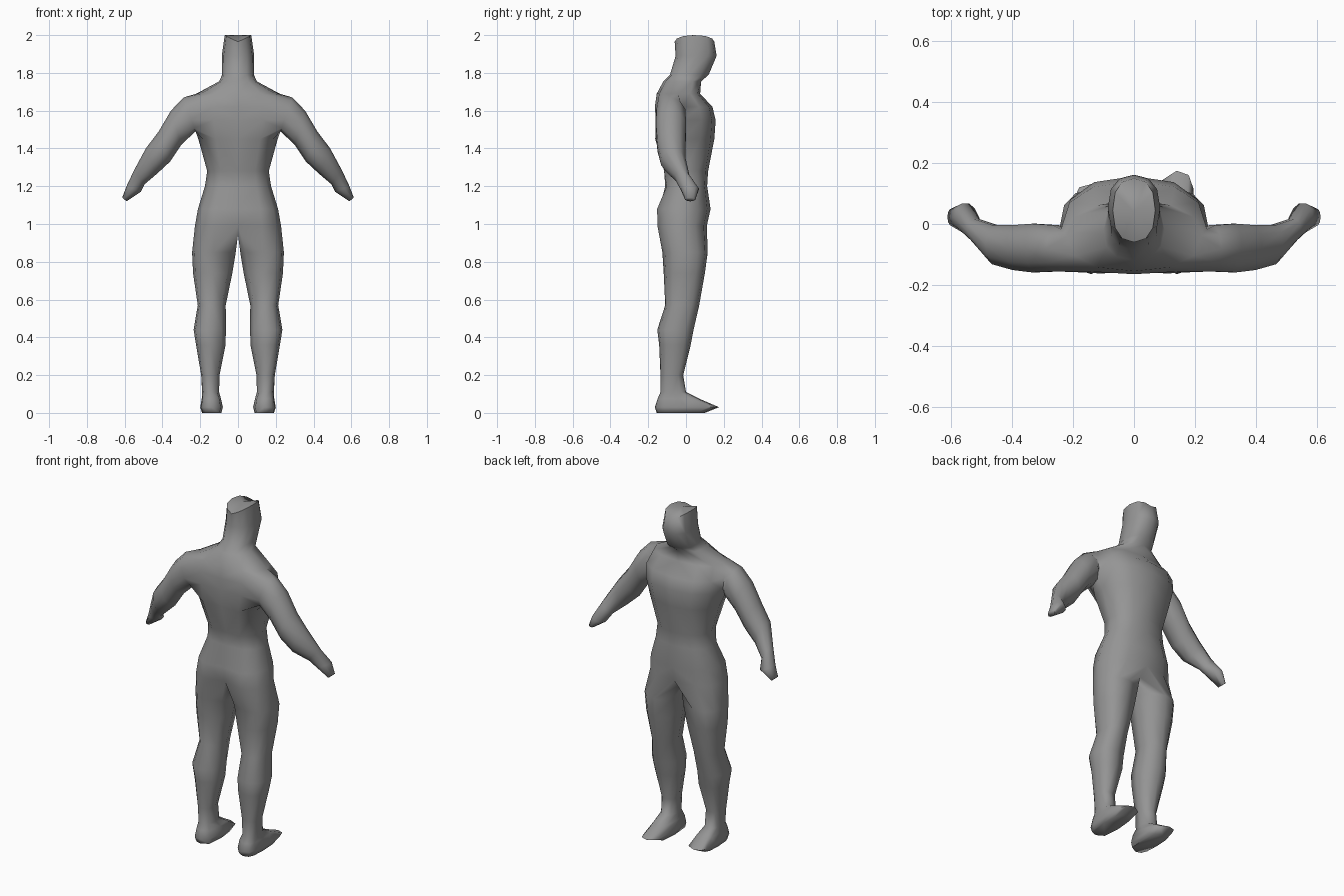
import bpy, bmesh
from math import sin, cos, pi, radians

cube = bpy.data.objects.get("Cube")
if cube:
    bpy.data.objects.remove(cube)

skin = bpy.data.materials.new("plain grey")
skin.use_nodes = True
grey = (0.3, 0.3, 0.3, 1)
skin.diffuse_color = grey
skin.node_tree.nodes["Principled BSDF"].inputs["Base Color"].default_value = grey

bm = bmesh.new()
HALF = 6      # segments from front centre to back centre


def power(v, p):
    return (1 if v > 0 else -1) * abs(v) ** p


def stitch(a, b, closed):
    """Quads between two rings of equal length; returns them in order."""
    n = len(a)
    return [bm.faces.new((a[i], a[(i + 1) % n], b[(i + 1) % n], b[i]))
            for i in range(n if closed else n - 1)]


# Head and torso, one side: height, half width, front, back, back groove, side rise
trunk = [
    (1.965, .07, .15, -.06, 0, .035),
    (1.89, .086, .162, -.055, 0, 0),
    (1.79, .084, .12, -.085, 0, 0),
    (1.755, .1, .08, -.12, 0, 0),
    (1.69, .22, .075, -.155, 0, 0),
    (1.62, .24, .14, -.175, .01, 0),
    (1.55, .235, .157, -.18, .02, 0),
    (1.45, .21, .15, -.182, .025, 0),
    (1.28, .163, .117, -.13, .02, 0),
    (1.2, .175, .112, -.115, .005, 0),
    (1.08, .212, .13, -.17, .03, 0),
    (.99, .228, .11, -.167, .045, 0),
]
rings, panels = [], []
for z, w, front, back, groove, rise in trunk:
    ring = []
    for i in range(HALF + 1):
        t = pi / 2 - pi * i / HALF
        c = cos(t) if 0 < i < HALF else 0
        y = (front + back) / 2 + (front - back) / 2 * power(sin(t), .85)
        if i == HALF:
            y += groove
        ring.append(bm.verts.new((w * c ** .85, y, z + rise * c)))
    if rings:
        panels.append(stitch(rings[-1], ring, False))
    rings.append(ring)
crown = bm.verts.new((0, .04, 2))
for a, b in zip(rings[0], rings[0][1:]):
    bm.faces.new((a, crown, b))

# Arm opening on the rear half of the shoulder
hole = [f for row in panels[4:7] for f in row[3:5]]
hole_edges = {e for f in hole for e in f.edges
              if sum(g in hole for g in e.link_faces) == 1}
bmesh.ops.delete(bm, geom=hole, context='FACES')

# Arm: upper point x z, lower point x z, front, back
arm = [
    (.288, 1.67, .225, 1.49, .0, -.16),
    (.355, 1.60, .30, 1.42, .005, -.163),
    (.42, 1.49, .36, 1.33, .0, -.155),
    (.488, 1.40, .43, 1.265, .0, -.135),
    (.55, 1.285, .495, 1.21, .02, -.06),
    (.59, 1.20, .515, 1.17, .07, -.03),
    (.613, 1.14, .59, 1.12, .05, -.005),
]
sides = len(hole_edges)
prev = shoulder = None
for ax, az, bx, bz, front, back in arm:
    ring = []
    for i in range(sides):
        t = 2 * pi * i / sides
        k = (1 + cos(t)) / 2
        ring.append(bm.verts.new((bx + (ax - bx) * k,
                                  (front + back) / 2 + (front - back) / 2 * sin(t),
                                  bz + (az - bz) * k)))
    if prev:
        stitch(prev, ring, True)
    else:
        shoulder = ring
    prev = ring
bm.faces.new(prev)
shoulder_edges = [bm.edges.get((shoulder[i - 1], shoulder[i])) for i in range(sides)]
bmesh.ops.bridge_loops(bm, edges=list(hole_edges) + shoulder_edges)

# Leg and foot: height, inner x, outer x, front, back
leg = [
    (.85, .012, .243, .115, -.125),
    (.74, .03, .238, .1, -.118),
    (.57, .065, .213, .07, -.11),
    (.44, .064, .235, .04, -.152),
    (.36, .066, .222, .025, -.142),
    (.2, .098, .195, -.015, -.135),
    (.11, .1, .19, .0, -.135),
    (.075, .09, .192, .07, -.15),
    (.03, .08, .2, .175, -.165),
    (.0, .088, .19, .1, -.155),
]
crotch = [bm.verts.new((0, y, .945)) for y in (-.08, -.02, .05)]
prev = rings[-1] + crotch
for z, inner, outer, front, back in leg:
    ring = []
    for i in range(len(prev)):
        t = pi / 2 - pi * i / HALF if i <= HALF else -pi / 2 - pi / 4 * (i - HALF)
        p = .6 if z < .1 else .85
        ring.append(bm.verts.new((
            (inner + outer) / 2 + (outer - inner) / 2 * power(cos(t), p),
            (front + back) / 2 + (front - back) / 2 * power(sin(t), p), z)))
    stitch(prev, ring, True)
    prev = ring
bm.faces.new(prev)

# Other side, with its foot a little shorter
bmesh.ops.mirror(bm, geom=bm.verts[:] + bm.edges[:] + bm.faces[:],
                 axis='X', merge_dist=.0005)
for v in bm.verts:
    if v.co.x < 0 and v.co.z < .08 and v.co.y > .02:
        v.co.y *= .75
bmesh.ops.recalc_face_normals(bm, faces=bm.faces[:])

mesh = bpy.data.meshes.new("body")
bm.to_mesh(mesh)
bm.free()
mesh.materials.append(skin)
body = bpy.data.objects.new("body", mesh)
bpy.context.collection.objects.link(body)
bpy.context.view_layer.objects.active = body
body.select_set(True)
bpy.ops.object.shade_smooth_by_angle(angle=radians(75))
